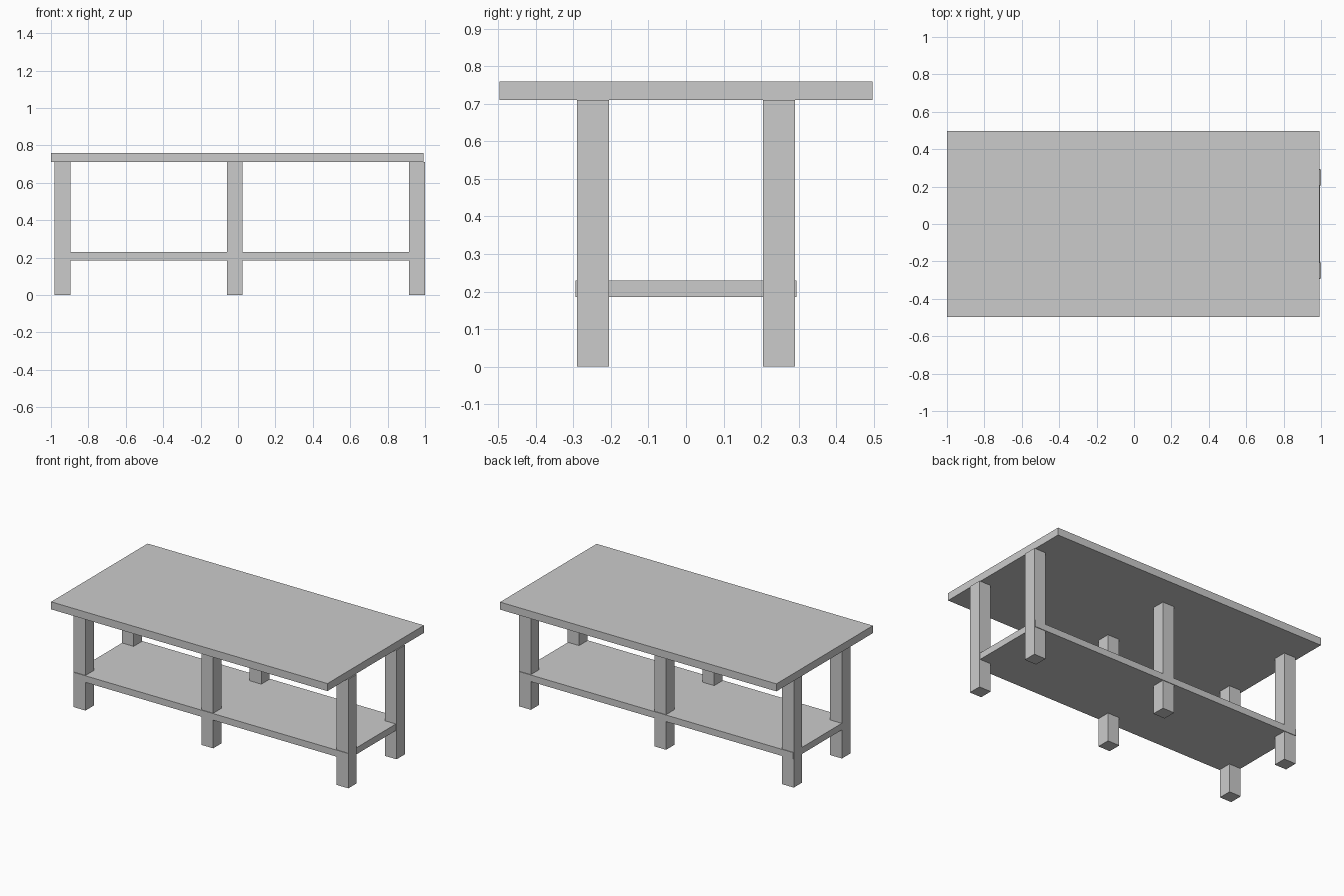
import bpy

if "Cube" in bpy.data.objects:
    bpy.data.objects.remove(bpy.data.objects["Cube"])


def box(name, x0, x1, y0, y1, z0, z1):
    bpy.ops.mesh.primitive_cube_add(
        size=1, location=((x0 + x1) / 2, (y0 + y1) / 2, (z0 + z1) / 2))
    ob = bpy.context.object
    ob.name = name
    ob.scale = (x1 - x0, y1 - y0, z1 - z0)
    bpy.ops.object.transform_apply(location=False, rotation=False, scale=True)
    return ob


# table top, slightly short of the right legs
box("table_top", -1.0, 0.993, -0.497, 0.497, 0.711, 0.76)

# lower shelf, just proud of the legs at front and back
box("lower_shelf", -0.98, 0.995, -0.295, 0.295, 0.186, 0.229)

# three pairs of square legs
LEG = 0.085
for side, x in (("left", -0.981), ("middle", -0.06), ("right", 0.915)):
    box(f"front_{side}_leg", x, x + LEG, -0.291, -0.205, 0.0, 0.711)
    box(f"back_{side}_leg", x, x + LEG, 0.205, 0.291, 0.0, 0.711)
